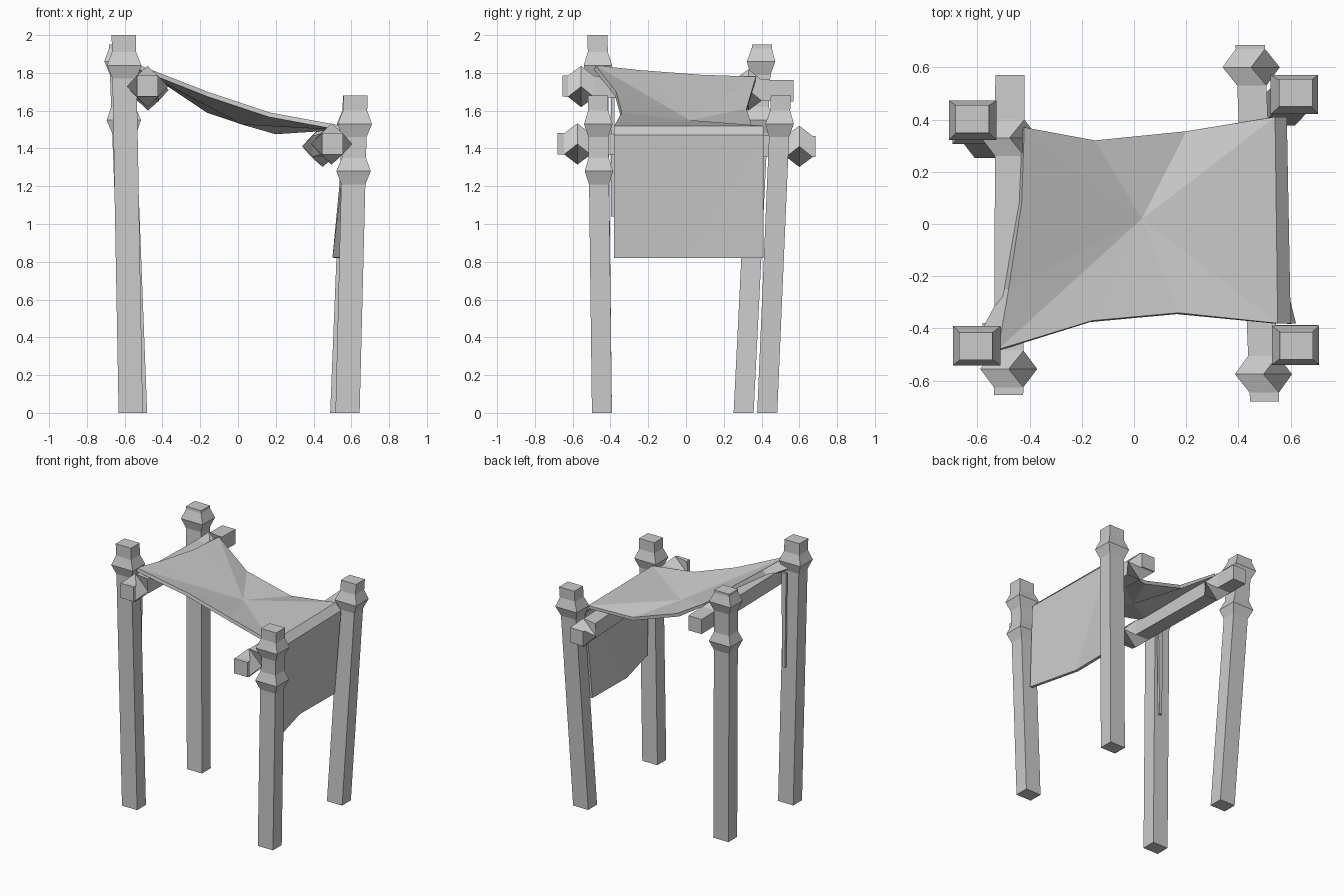
import bpy, bmesh
from mathutils import Vector
from math import sin, cos, radians

if "Cube" in bpy.data.objects:
    bpy.data.objects.remove(bpy.data.objects["Cube"])


def finish(name, bm):
    me = bpy.data.meshes.new(name)
    bm.to_mesh(me)
    bm.free()
    ob = bpy.data.objects.new(name, me)
    bpy.context.collection.objects.link(ob)
    return ob


def timber(name, a, b, v_axis, hu, hv, knobs, flare, twist=0):
    """Four-sided timber from a to b; knobs = list of (narrow, wide, narrow) fractions."""
    a, b, v_axis = Vector(a), Vector(b), Vector(v_axis)
    u_axis = Vector((1, 0, 0))
    stations = [(0, 1, 0), (1, 1, 0)]
    for lo, mid, hi in knobs:
        stations += [(lo, 1, 0), (mid, flare, twist), (hi, 1, 0)]
    bm = bmesh.new()
    rings = []
    for t, s, ang in sorted(stations):
        c = a.lerp(b, t)
        r = radians(ang)
        ring = []
        for su, sv in ((-1, -1), (1, -1), (1, 1), (-1, 1)):
            p, q = su * hu * s, sv * hv * s
            ring.append(bm.verts.new(c + u_axis * (p * cos(r) - q * sin(r))
                                     + v_axis * (p * sin(r) + q * cos(r))))
        rings.append(ring)
    for r0, r1 in zip(rings, rings[1:]):
        for i in range(4):
            j = (i + 1) % 4
            bm.faces.new((r0[i], r0[j], r1[j], r1[i]))
    bm.faces.new(rings[0])
    bm.faces.new(rings[-1])
    bmesh.ops.recalc_face_normals(bm, faces=bm.faces)
    return finish(name, bm)


# Leaning posts with carved rings: bottom xy, top xyz, ring heights
posts = {
    "front_left_post": ((-0.568, -0.445), (-0.605, -0.468, 2.0), [1.84]),
    "back_left_post": ((-0.545, 0.305), (-0.62, 0.402, 1.95), [1.86, 1.55]),
    "front_right_post": ((0.58, -0.445), (0.622, -0.466, 1.68), [1.53, 1.28]),
    "back_right_post": ((0.552, 0.43), (0.62, 0.502, 1.68), [1.53]),
}
for name, (base, top, rings) in posts.items():
    h = top[2]
    timber(name, (*base, 0), top, (0, 1, 0), 0.064, 0.053,
           [((z - 0.07) / h, z / h, (z + 0.07) / h) for z in rings], 1.42)

# Cross beams with twisted knobs near the ends
beams = {
    "left_beam": ((-0.48, -0.655, 1.73), (-0.475, 0.57, 1.705), [-0.555, 0.33]),
    "right_beam": ((0.50, -0.68, 1.425), (0.445, 0.685, 1.41), [-0.575, 0.60]),
}
for name, (a, b, ys) in beams.items():
    L = b[1] - a[1]
    timber(name, a, b, (0, 0, 1), 0.056, 0.056,
           [tuple((y + d - a[1]) / L for d in (-0.07, 0, 0.07)) for y in ys], 1.38, 45)

# Sagging cloth awning with a hanging end panel and a narrow left flap
rim = [(-0.52, -0.48, 1.84), (-0.16, -0.37, 1.70), (0.17, -0.34, 1.59), (0.55, -0.38, 1.52),
       (0.54, 0.41, 1.52), (0.20, 0.355, 1.50), (-0.15, 0.32, 1.61), (-0.42, 0.37, 1.78),
       (-0.43, 0.08, 1.79), (-0.48, -0.25, 1.815)]
bm = bmesh.new()
r = [bm.verts.new(p) for p in rim]
mid = bm.verts.new((0.03, 0.02, 1.55))
for i in range(len(r)):
    bm.faces.new((r[i], r[(i + 1) % len(r)], mid))
fr, br, brb, mb, frb = [bm.verts.new(p) for p in (
    (0.60, -0.38, 1.47), (0.585, 0.41, 1.47), (0.53, 0.41, 0.82),
    (0.525, 0.0, 0.82), (0.62, -0.38, 0.82))]
bm.faces.new((fr, br, r[4], r[3]))
bm.faces.new((fr, frb, mb, br))
bm.faces.new((mb, brb, br))
edge = [r[0], r[9], r[8], r[7]]
drop = [bm.verts.new(p) for p in ((-0.58, -0.40, 1.79), (-0.50, -0.25, 1.77),
                                  (-0.45, 0.08, 1.75), (-0.44, 0.36, 1.74))]
for i in range(3):
    bm.faces.new((edge[i], edge[i + 1], drop[i + 1], drop[i]))
cloth = finish("cloth_awning", bm)
mod = cloth.modifiers.new("thickness", 'SOLIDIFY')
mod.thickness = 0.025
mod.offset = -1

# Thin tapered tie hanging beside the front left post
bm = bmesh.new()
bmesh.ops.create_cube(bm, size=1)
for v in bm.verts:
    w = 0.04 if v.co.z > 0 else 0.022
    v.co = Vector((-0.56 + v.co.x * w, -0.388 + v.co.y * 0.018, 1.40 + v.co.z * 0.72))
finish("hanging_tie", bm)
